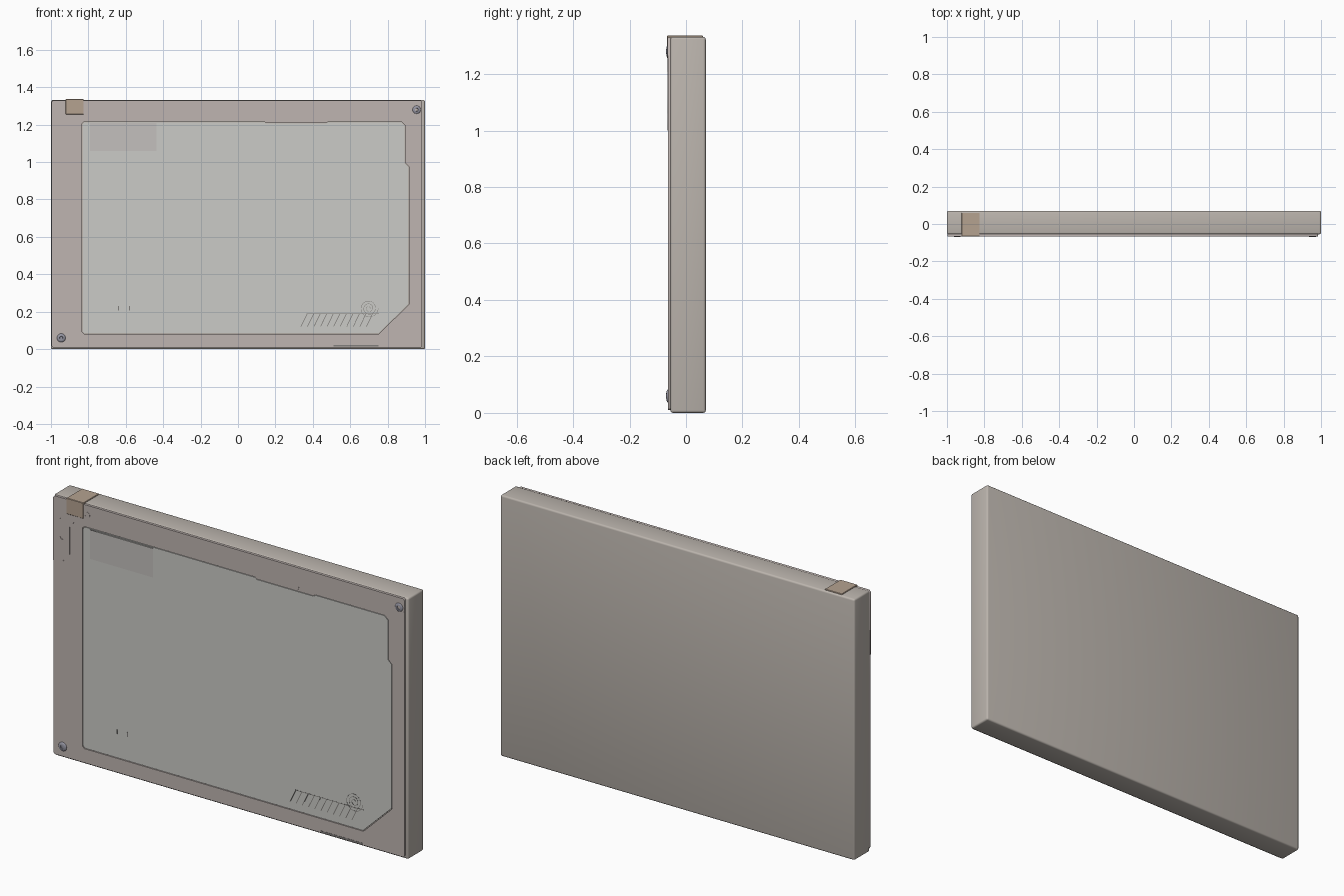
import bpy, bmesh, math

if "Cube" in bpy.data.objects:
    bpy.data.objects.remove(bpy.data.objects["Cube"])


def material(name, rgb):
    m = bpy.data.materials.new(name)
    m.diffuse_color = (*rgb, 1)
    m.use_nodes = True
    m.node_tree.nodes["Principled BSDF"].inputs["Base Color"].default_value = m.diffuse_color
    return m


SHELL = material("shell_taupe", (0.50, 0.46, 0.42))
FRAME = material("frame_warm_grey", (0.52, 0.46, 0.44))
GLASS = material("panel_grey", (0.60, 0.60, 0.57))
LABEL = material("label_grey", (0.55, 0.53, 0.51))
BROWN = material("clip_brown", (0.46, 0.36, 0.28))
STEEL = material("screw_steel", (0.30, 0.30, 0.36))
DARK = material("dark_detail", (0.22, 0.21, 0.20))


def link(name, mesh, mat):
    ob = bpy.data.objects.new(name, mesh)
    bpy.context.collection.objects.link(ob)
    mesh.materials.clear()
    mesh.materials.append(mat)
    return ob


def smooth(ob, angle=35):
    bpy.ops.object.select_all(action='DESELECT')
    ob.select_set(True)
    bpy.context.view_layer.objects.active = ob
    bpy.ops.object.shade_smooth_by_angle(angle=math.radians(angle))


def plate(name, loops, front, back, mat):
    """Filled x/z outlines (inner loops become holes), extruded along y."""
    cu = bpy.data.curves.new(name, 'CURVE')
    cu.dimensions, cu.fill_mode = '2D', 'BOTH'
    cu.extrude = (back - front) / 2
    for pts in loops:
        sp = cu.splines.new('POLY')
        sp.points.add(len(pts) - 1)
        for p, (x, z) in zip(sp.points, pts):
            p.co = (x, z, 0, 1)
        sp.use_cyclic_u = True
    tmp = bpy.data.objects.new(name + "_outline", cu)
    bpy.context.collection.objects.link(tmp)
    dg = bpy.context.evaluated_depsgraph_get()
    mesh = bpy.data.meshes.new_from_object(tmp.evaluated_get(dg))
    bpy.data.objects.remove(tmp)
    bm = bmesh.new()
    bm.from_mesh(mesh)
    for v in bm.verts:
        x, z, d = v.co
        v.co = (x, (front + back) / 2 - d, z)
    bmesh.ops.remove_doubles(bm, verts=bm.verts, dist=1e-5)
    bmesh.ops.recalc_face_normals(bm, faces=bm.faces)
    bm.to_mesh(mesh)
    bm.free()
    return link(name, mesh, mat)


def rect(x0, x1, z0, z1):
    return [(x0, z0), (x1, z0), (x1, z1), (x0, z1)]


def circle(x, z, r, n=20):
    return [(x + r * math.cos(i * math.tau / n), z + r * math.sin(i * math.tau / n))
            for i in range(n)]


def box(name, lo, hi, mat, bevel=0.0, segments=3):
    bm = bmesh.new()
    bmesh.ops.create_cube(bm, size=1)
    for v in bm.verts:
        v.co = [(a + b) / 2 + c * (b - a) for a, b, c in zip(lo, hi, v.co)]
    if bevel:
        bmesh.ops.bevel(bm, geom=bm.edges[:], offset=bevel, segments=segments,
                        profile=0.5, affect='EDGES')
    mesh = bpy.data.meshes.new(name)
    bm.to_mesh(mesh)
    bm.free()
    ob = link(name, mesh, mat)
    smooth(ob)
    return ob


def lathe(name, x, z, profile, mat, n=24):
    """Spin a radius/y profile around the y axis."""
    bm = bmesh.new()
    vs = [bm.verts.new((x + r, y, z)) for r, y in profile]
    es = [bm.edges.new(p) for p in zip(vs, vs[1:])]
    bmesh.ops.spin(bm, geom=vs + es, cent=(x, 0, z), axis=(0, 1, 0),
                   angle=math.tau, steps=n)
    bmesh.ops.remove_doubles(bm, verts=bm.verts, dist=1e-5)
    bmesh.ops.recalc_face_normals(bm, faces=bm.faces)
    mesh = bpy.data.meshes.new(name)
    bm.to_mesh(mesh)
    bm.free()
    smooth(link(name, mesh, mat))


# Main slab
box("case_body", (-1, -0.055, 0), (1, 0.07, 1.332), SHELL, bevel=0.009)

# Front panel outline with cut corner and stepped edges
panel = [(-0.82, 0.085), (0.75, 0.085), (0.91, 0.24), (0.91, 0.975), (0.89, 0.995),
         (0.89, 1.195), (0.87, 1.213), (0.48, 1.213), (0.47, 1.205), (0.15, 1.205),
         (0.14, 1.213), (-0.82, 1.213), (-0.83, 1.203), (-0.83, 0.095)]


def grown(pts, d, cx=0.04, cz=0.65, hx=0.87, hz=0.565):
    return [(cx + (x - cx) * (1 + d / hx), cz + (z - cz) * (1 + d / hz)) for x, z in pts]


# Frame plate around the panel
frame_outline = [(-0.998, 0.02), (-0.99, 0.01), (0.978, 0.01), (0.985, 0.018),
                 (0.985, 1.322), (0.978, 1.329), (-0.99, 1.329), (-0.998, 1.32)]
plate("front_frame", [frame_outline, grown(panel, 0.003)], -0.0635, -0.05, FRAME)
plate("front_panel", [panel], -0.0625, -0.05, GLASS)

# Raised upper trim with its stepped lower edge, slot and screw pocket
pocket = [(0.955 + 0.035 * math.cos(math.radians(a)), 1.28 + 0.035 * math.sin(math.radians(a)))
          for a in range(225, 326, 20)]
trim = [(-0.998, 1.0), (-0.95, 1.0), (-0.905, 1.05), (-0.905, 1.19), (-0.87, 1.235),
        (-0.72, 1.235), (-0.70, 1.255), (-0.29, 1.255), (-0.25, 1.235), (0.13, 1.235),
        (0.15, 1.258), (0.17, 1.255), (0.19, 1.235), (0.24, 1.235), (0.25, 1.217),
        (0.385, 1.217), (0.39, 1.237), (0.43, 1.237), (0.455, 1.258), (0.48, 1.255),
        (0.51, 1.235), (0.73, 1.235), (0.76, 1.255)] + pocket + [
        (0.985, 1.27), (0.985, 1.322), (0.978, 1.329), (-0.99, 1.329), (-0.998, 1.32)]
slot = [(-0.90, 1.25), (-0.93, 1.215), (-0.93, 1.13), (-0.938, 1.118), (-0.952, 1.118),
        (-0.96, 1.13), (-0.96, 1.22), (-0.925, 1.262), (-0.90, 1.262)]
plate("upper_trim", [trim, slot], -0.0655, -0.06, FRAME)

# Brown clip folded over the top edge, with a small loop beside it
box("clip", (-0.922, -0.067, 1.255), (-0.825, 0.06, 1.336), BROWN, bevel=0.002, segments=1)
plate("clip_loop", [circle(-0.806, 1.278, 0.016), circle(-0.806, 1.278, 0.011)],
      -0.0665, -0.06, FRAME)

# Label sheet, lower lip slot and two small marks
plate("label", [rect(-0.79, -0.435, 1.06, 1.208)], -0.066, -0.06, LABEL)
plate("lower_slot", [rect(0.51, 0.75, 0.013, 0.021)], -0.0645, -0.06, DARK)
for i, x in enumerate((-0.64, -0.58)):
    plate(f"panel_mark_{i}", [rect(x - 0.0025, x + 0.0025, 0.207, 0.23)], -0.0632, -0.06, DARK)

# Row of slanted bars
for i in range(11):
    x = 0.335 + 0.035 * i
    plate(f"slanted_bar_{i}", [[(x, 0.122), (x + 0.004, 0.122), (x + 0.036, 0.188),
                                (x + 0.032, 0.188)]], -0.0631, -0.06, DARK)
plate("bar_rail", [rect(0.367, 0.755, 0.188, 0.191)], -0.0631, -0.06, DARK)


# Thin coil at the end of the bars
def coil(offset, n=60, turns=3):
    return [(0.70 + (0.006 + 0.044 * i / n + offset) * math.cos(math.tau * turns * i / n),
             0.218 + (0.006 + 0.044 * i / n + offset) * math.sin(math.tau * turns * i / n))
            for i in range(n + 1)]


plate("coil_ornament", [coil(0.001) + coil(-0.001)[::-1]], -0.0631, -0.06, DARK)

# Domed screws with socket recess
head = [(0, -0.0655), (0.008, -0.0655), (0.009, -0.070), (0.015, -0.0695),
        (0.020, -0.0675), (0.023, -0.064), (0.023, -0.055)]
for i, (x, z) in enumerate(((0.955, 1.28), (-0.945, 0.06))):
    lathe(f"screw_{i}", x, z, head, STEEL)
